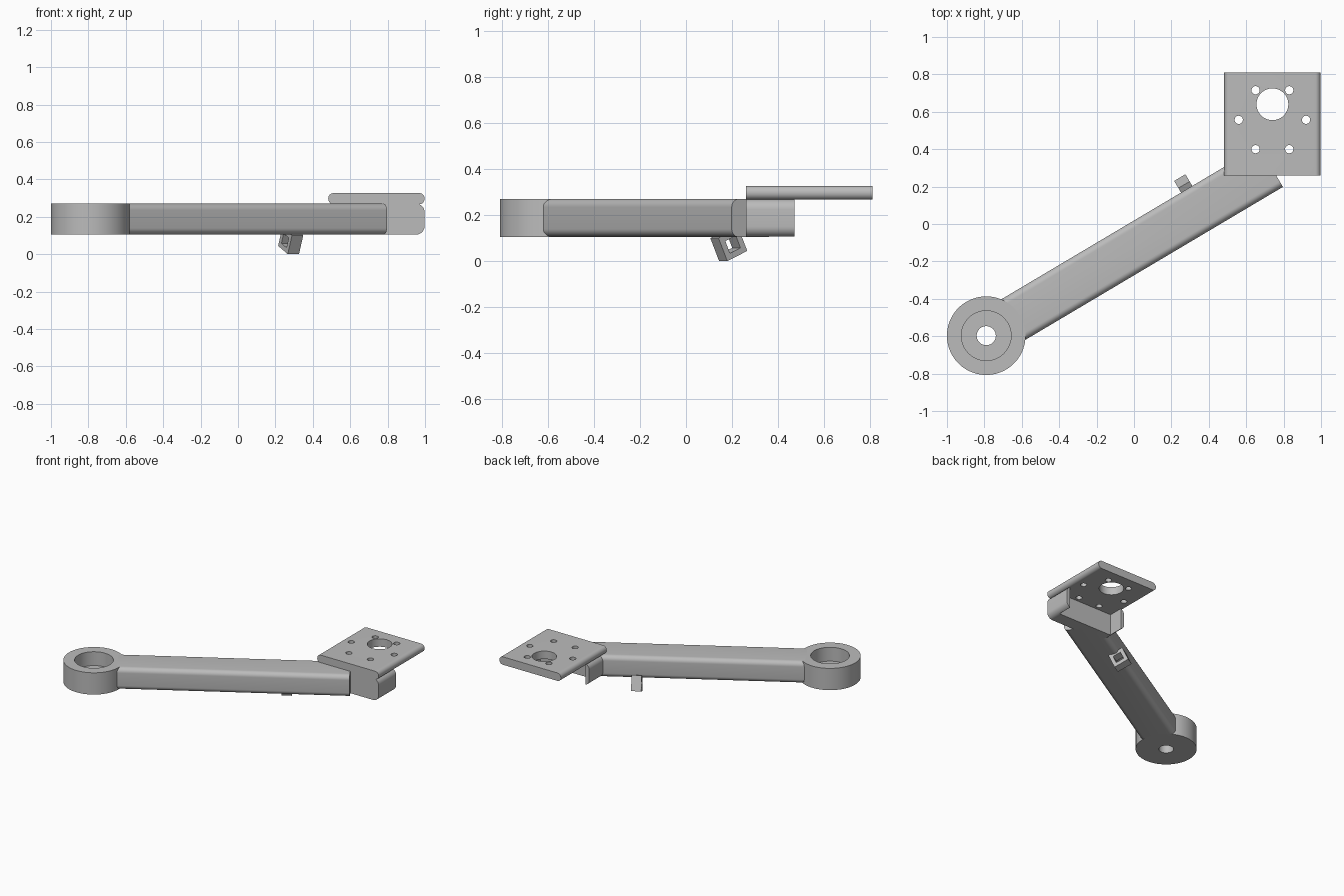
import bpy, bmesh, math
from mathutils import Matrix, Vector

if "Cube" in bpy.data.objects:
    bpy.data.objects.remove(bpy.data.objects["Cube"], do_unlink=True)

grey = bpy.data.materials.new("plain grey")
grey.use_nodes = True
COLOUR = (0.5, 0.5, 0.5, 1)
grey.diffuse_color = COLOUR
grey.node_tree.nodes["Principled BSDF"].inputs["Base Color"].default_value = COLOUR

X, Y, Z = Vector((1, 0, 0)), Vector((0, 1, 0)), Vector((0, 0, 1))
ANGLE = math.radians(30.7)
ALONG = Vector((math.cos(ANGLE), math.sin(ANGLE), 0))
ACROSS = Vector((-math.sin(ANGLE), math.cos(ANGLE), 0))


def circle(r, n=64):
    return [(r * math.cos(i * math.tau / n), r * math.sin(i * math.tau / n)) for i in range(n)]


def rounded(w, h, r, n=8):
    """Rectangle centred on the origin with rounded corners."""
    pts = []
    for q, (sx, sy) in enumerate([(1, 1), (-1, 1), (-1, -1), (1, -1)]):
        for i in range(n + 1):
            a = (q + i / n) * math.pi / 2
            pts.append((sx * (w / 2 - r) + r * math.cos(a), sy * (h / 2 - r) + r * math.sin(a)))
    return pts


def rect(w, h):
    return [(w / 2, h / 2), (-w / 2, h / 2), (-w / 2, -h / 2), (w / 2, -h / 2)]


def prism(name, profile, length, origin, u=X, v=Y):
    """Extrude a profile in the u-v plane along u x v."""
    w = u.cross(v)
    bm = bmesh.new()
    face = bm.faces.new([bm.verts.new((x, y, 0)) for x, y in profile])
    ext = bmesh.ops.extrude_face_region(bm, geom=[face])
    moved = [e for e in ext["geom"] if isinstance(e, bmesh.types.BMVert)]
    bmesh.ops.translate(bm, verts=moved, vec=(0, 0, length))
    bmesh.ops.recalc_face_normals(bm, faces=bm.faces)
    m = Matrix((u, v, w)).transposed().to_4x4()
    m.translation = Vector(origin)
    bm.transform(m)
    mesh = bpy.data.meshes.new(name)
    bm.to_mesh(mesh)
    bm.free()
    mesh.materials.append(grey)
    obj = bpy.data.objects.new(name, mesh)
    bpy.context.collection.objects.link(obj)
    return obj


def activate(obj):
    bpy.ops.object.select_all(action="DESELECT")
    obj.select_set(True)
    bpy.context.view_layer.objects.active = obj


def cut(obj, cutter):
    cutter.hide_render = True
    mod = obj.modifiers.new("cut", "BOOLEAN")
    mod.operation, mod.solver, mod.object = "DIFFERENCE", "EXACT", cutter
    activate(obj)
    bpy.ops.object.modifier_apply(modifier=mod.name)
    bpy.data.objects.remove(cutter, do_unlink=True)


BOTTOM, TOP = 0.105, 0.27
HEIGHT, MID = TOP - BOTTOM, (TOP + BOTTOM) / 2
hub_x, hub_y = -0.79, -0.597

# Round hub with a counterbore and a through hole
hub = prism("hub", circle(0.21, 96), HEIGHT, (hub_x, hub_y, BOTTOM))
cut(hub, prism("bore", circle(0.133), 0.3, (hub_x, hub_y, 0.165)))
cut(hub, prism("bolt_hole", circle(0.051), 0.4, (hub_x, hub_y, 0)))

# Long arm with rounded edges
start = Vector((hub_x, hub_y, MID)) + ALONG * 0.163
arm = prism("arm", rounded(0.252, HEIGHT, 0.035), 1.607, start, ACROSS, Z)

# Bracket under the plate, with an open pocket behind its front wall
PLATE_X = 0.74
bracket = prism("bracket", rounded(0.515, HEIGHT, 0.045), 0.21, (PLATE_X, 0.47, MID), X, Z)
for part in (arm, bracket):
    cut(part, prism("pocket", rect(0.455, 0.3), 0.4, (PLATE_X, 0.36 + 0.15, 0)))

# Mounting plate with rounded sides, one large hole and six screw holes
plate = prism("mounting_plate", rounded(0.515, 0.06, 0.029), 0.55, (PLATE_X, 0.81, 0.297), X, Z)
cut(plate, prism("large_hole", circle(0.085), 0.5, (PLATE_X, 0.64, 0.1)))
for dx, y in [(0.09, 0.715), (0.18, 0.557), (0.09, 0.4)]:
    for side in (-1, 1):
        cut(plate, prism("screw_hole", circle(0.022, 32), 0.5, (PLATE_X + side * dx, y, 0.1)))

# Tilted square cable loop under the arm
tilt = math.radians(24)
u = ACROSS * math.cos(tilt) + Z * math.sin(tilt)
v = Z * math.cos(tilt) - ACROSS * math.sin(tilt)
SIZE = 0.11
centre = ALONG * 0.302 - ACROSS * 0.012 + (u + v) * SIZE / 2
loop = prism("cable_loop", rect(SIZE, SIZE), 0.07, centre, u, v)
cut(loop, prism("loop_hole", rect(0.058, 0.058), 0.2, centre - ALONG * 0.06, u, v))

for obj in (hub, arm, bracket, plate, loop):
    activate(obj)
    bpy.ops.object.shade_smooth_by_angle(angle=math.radians(30))
